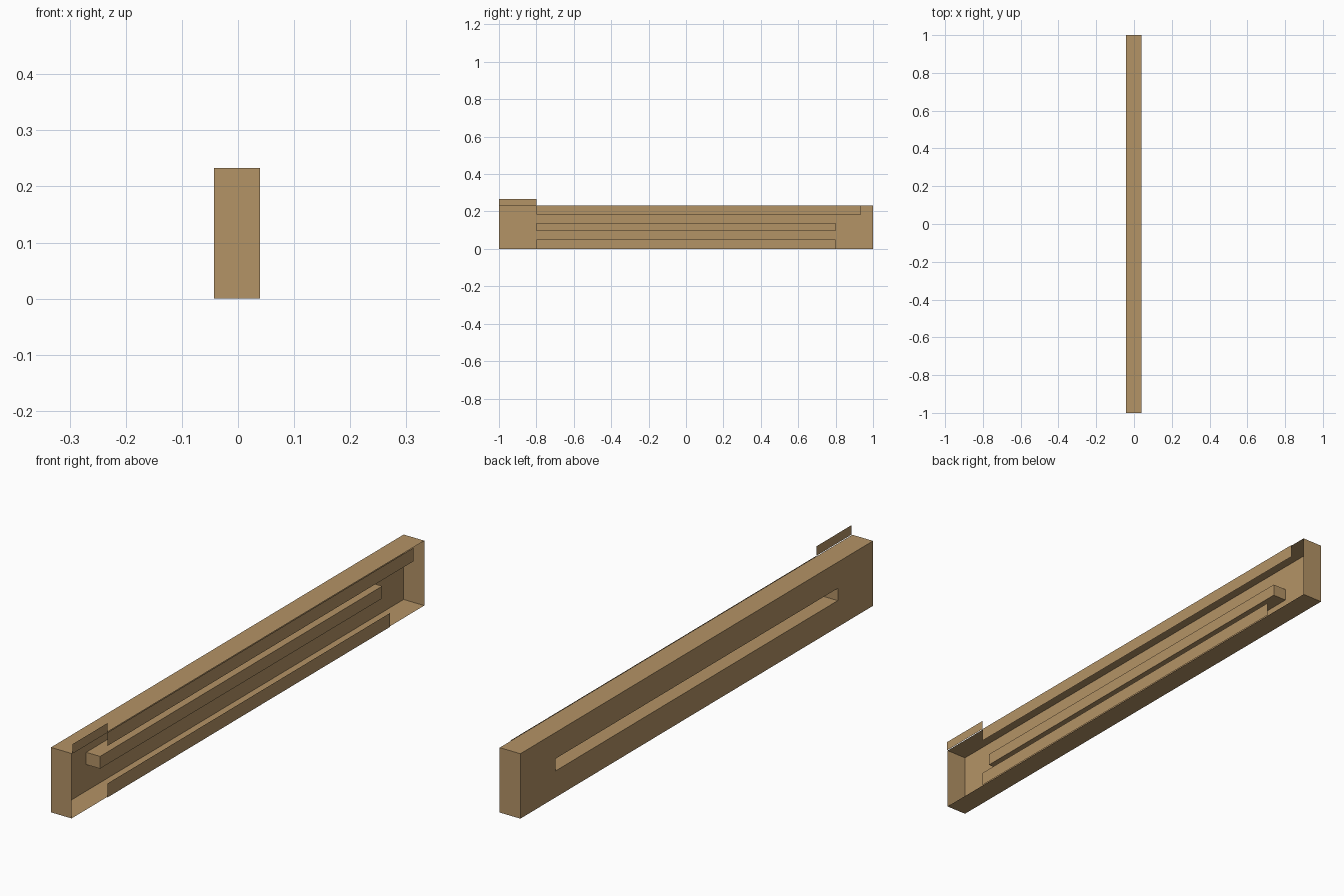
import bpy
import bmesh
from mathutils import Vector

if "Cube" in bpy.data.objects:
    bpy.data.objects.remove(bpy.data.objects["Cube"])

tan = bpy.data.materials.new("tan_wood")
tan.diffuse_color = (0.457, 0.292, 0.133, 1.0)
tan.use_nodes = True
tan.node_tree.nodes["Principled BSDF"].inputs["Base Color"].default_value = tan.diffuse_color

# Main dimensions: a sheet channel, open towards +x
BACK, FRONT, LIP = -0.0425, 0.0395, 0.0425
HEIGHT, SLOT_LOW, SLOT_HIGH, SLOT_END = 0.233, 0.095, 0.139, 0.8


def finish(bm, name):
    mesh = bpy.data.meshes.new(name)
    bm.to_mesh(mesh)
    bm.free()
    mesh.materials.append(tan)
    bpy.context.collection.objects.link(bpy.data.objects.new(name, mesh))


def open_box(name, low, high, open_dir):
    """Box between two corners without the face that points to open_dir."""
    bm = bmesh.new()
    bmesh.ops.create_cube(bm, size=1)
    gone = [f for f in bm.faces if f.normal.dot(Vector(open_dir)) > 0.9]
    bmesh.ops.delete(bm, geom=gone, context='FACES')
    for v in bm.verts:
        v.co = [(high if c > 0 else low)[i] for i, c in enumerate(v.co)]
    return bm


def add_plate(bm, x, y0, y1, z0, z1, facing):
    """Upright sheet at x."""
    pts = [(x, y0, z0), (x, y1, z0), (x, y1, z1), (x, y0, z1)]
    if facing < 0:
        pts.reverse()
    bm.faces.new([bm.verts.new(p) for p in pts])


# Channel body: box open at +x, back web rebuilt as a frame around the slot
bm = open_box("channel", (BACK, -1, 0), (FRONT, 1, HEIGHT), (1, 0, 0))
web = [f for f in bm.faces if f.calc_center_median().x < BACK + 0.001]
bmesh.ops.delete(bm, geom=web, context='FACES_ONLY')
for y0, y1, z0, z1 in [(-1, 1, 0, SLOT_LOW), (-1, 1, SLOT_HIGH, HEIGHT),
                       (-1, -SLOT_END, SLOT_LOW, SLOT_HIGH),
                       (SLOT_END, 1, SLOT_LOW, SLOT_HIGH)]:
    add_plate(bm, BACK, y0, y1, z0, z1, -1)
finish(bm, "channel")

# Hollow inner rail behind the slot, open at -x
finish(open_box("inner_rail", (BACK, -SLOT_END, SLOT_LOW),
                (0.0125, SLOT_END, SLOT_HIGH), (-1, 0, 0)), "inner_rail")

# Thin lips and raised tab along the open side
for name, y0, y1, z0, z1 in [("lower_lip", -0.8, 0.8, 0, 0.05),
                             ("upper_lip", -0.8, 0.935, 0.185, HEIGHT),
                             ("raised_tab", -1, -0.8, HEIGHT, 0.267)]:
    bm = bmesh.new()
    add_plate(bm, LIP, y0, y1, z0, z1, 1)
    finish(bm, name)
